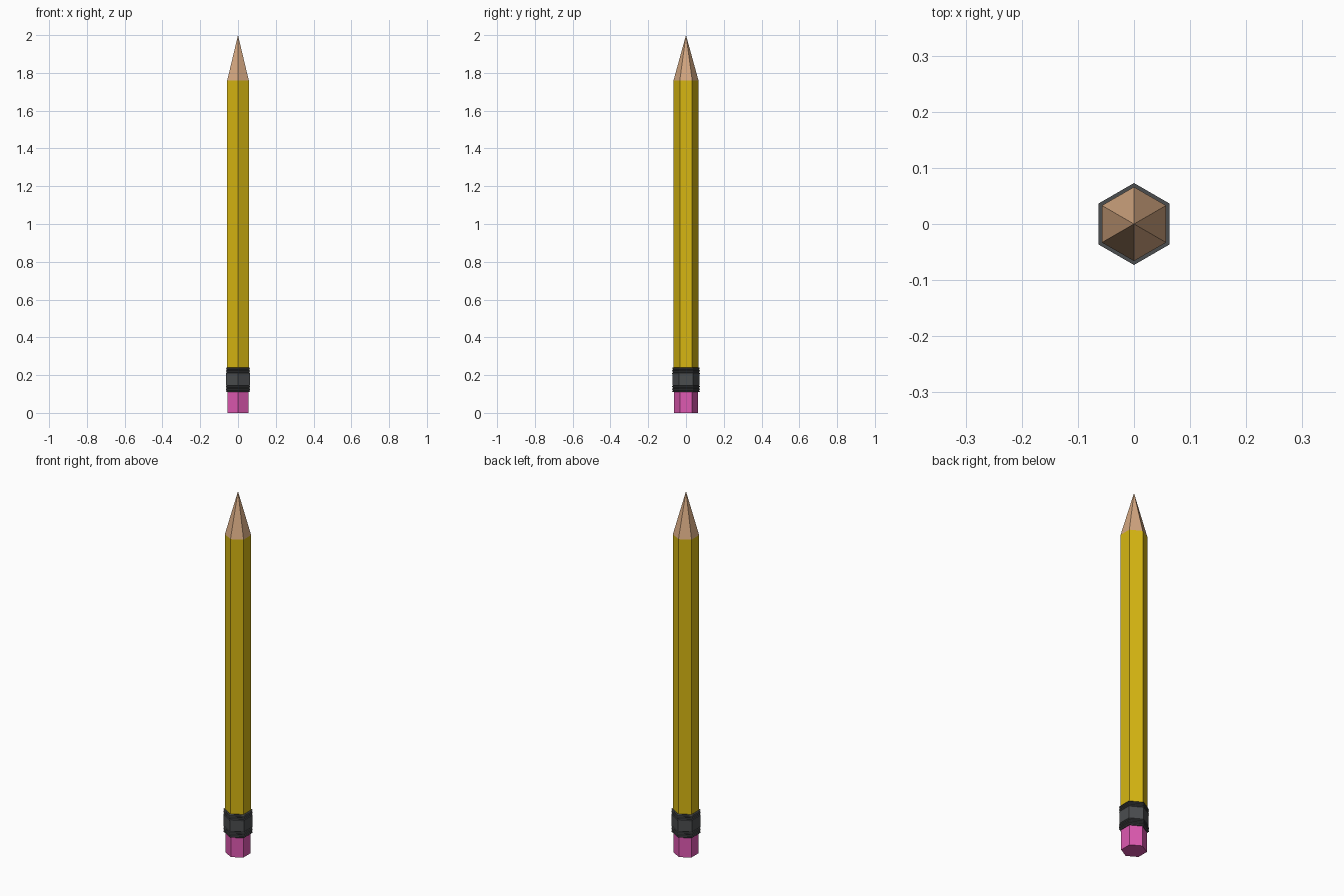
import bpy, bmesh
from math import cos, sin, radians

cube = bpy.data.objects.get("Cube")
if cube:
    bpy.data.objects.remove(cube, do_unlink=True)


def material(name, rgb):
    m = bpy.data.materials.new(name)
    m.use_nodes = True
    col = (*rgb, 1.0)
    m.diffuse_color = col
    bsdf = next(n for n in m.node_tree.nodes if n.type == 'BSDF_PRINCIPLED')
    bsdf.inputs["Base Color"].default_value = col
    return m


def hex_lathe(name, profile, mat):
    """Stack hexagonal rings (radius, z), corners on +y and -y; radius 0 is a point."""
    bm = bmesh.new()
    rings = []
    for r, z in profile:
        if r == 0:
            rings.append([bm.verts.new((0, 0, z))])
        else:
            angles = [radians(90 + 60 * i) for i in range(6)]
            rings.append([bm.verts.new((r * cos(a), r * sin(a), z)) for a in angles])
    for low, high in zip(rings, rings[1:]):
        for i in range(6):
            j = (i + 1) % 6
            if len(high) == 1:
                bm.faces.new((low[i], low[j], high[0]))
            else:
                bm.faces.new((low[i], low[j], high[j], high[i]))
    for ring in (rings[0], rings[-1]):
        if len(ring) > 1:
            bm.faces.new(ring)
    bmesh.ops.recalc_face_normals(bm, faces=bm.faces)
    mesh = bpy.data.meshes.new(name)
    bm.to_mesh(mesh)
    bm.free()
    mesh.materials.append(mat)
    obj = bpy.data.objects.new(name, mesh)
    bpy.context.collection.objects.link(obj)
    return obj


yellow = material("yellow paint", (0.68, 0.47, 0.006))
wood = material("bare wood", (0.66, 0.39, 0.22))
metal = material("dark metal", (0.07, 0.074, 0.078))
pink = material("pink rubber", (0.73, 0.10, 0.44))

BODY_R = 0.066

# Painted shaft and sharpened point
hex_lathe("shaft", [(BODY_R, 0.20), (BODY_R, 1.76)], yellow)
hex_lathe("sharpened_tip", [(BODY_R, 1.76), (0, 2.0)], wood)

# Eraser
hex_lathe("eraser", [(0.063, 0.0), (0.063, 0.14)], pink)

# Crimped metal band: fine grooves near both ends, plain in the middle
GROOVE_R, RIDGE_R = 0.068, 0.073
profile = [(GROOVE_R, 0.11)]
for start in (0.112, 0.206):
    for k in range(4):
        z = start + 0.008 * k
        profile += [(RIDGE_R, z + 0.002), (RIDGE_R, z + 0.005), (GROOVE_R, z + 0.007)]
    if start < 0.2:
        profile += [(0.072, 0.146), (0.072, 0.204)]
profile.append((RIDGE_R, 0.24))
hex_lathe("ferrule", profile, metal)
